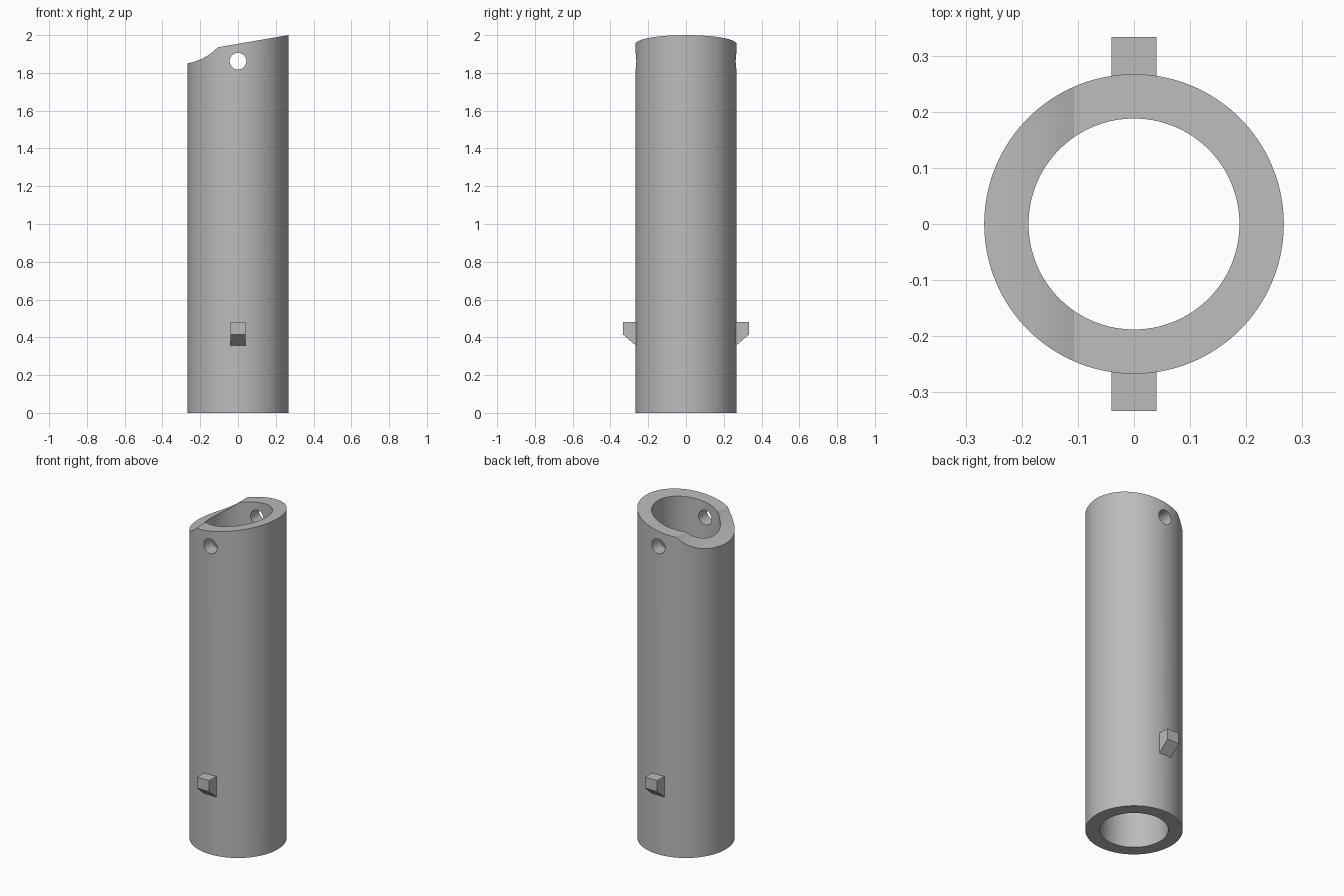
import bpy, bmesh, math
from mathutils import Matrix

cube = bpy.data.objects.get("Cube")
if cube:
    bpy.data.objects.remove(cube, do_unlink=True)

OUTER, INNER, HEIGHT = 0.267, 0.188, 2.0
SIDES = 128

grey = bpy.data.materials.new("plain_grey")
grey.use_nodes = True
grey.diffuse_color = (0.5, 0.5, 0.5, 1)
grey.node_tree.nodes["Principled BSDF"].inputs["Base Color"].default_value = (0.5, 0.5, 0.5, 1)


def make(name, bm):
    bmesh.ops.recalc_face_normals(bm, faces=bm.faces)
    mesh = bpy.data.meshes.new(name)
    bm.to_mesh(mesh)
    bm.free()
    mesh.materials.append(grey)
    obj = bpy.data.objects.new(name, mesh)
    bpy.context.collection.objects.link(obj)
    return obj


def cylinder(name, radius, length, matrix, sides=SIDES):
    bm = bmesh.new()
    bmesh.ops.create_cone(bm, cap_ends=True, segments=sides, radius1=radius,
                          radius2=radius, depth=length, matrix=matrix)
    return make(name, bm)


def prism(name, points, start, offset):
    """Extrude a closed outline of (a, z) points; start maps them to 3D."""
    bm = bmesh.new()
    face = bm.faces.new([bm.verts.new(start(a, z)) for a, z in points])
    new = bmesh.ops.extrude_face_region(bm, geom=[face])["geom"]
    bmesh.ops.translate(bm, vec=offset,
                        verts=[v for v in new if isinstance(v, bmesh.types.BMVert)])
    return make(name, bm)


def cut(target, cutter):
    mod = target.modifiers.new("cut", 'BOOLEAN')
    mod.operation = 'DIFFERENCE'
    mod.solver = 'EXACT'
    mod.object = cutter
    bpy.context.view_layer.objects.active = target
    bpy.ops.object.modifier_apply(modifier=mod.name)
    bpy.data.objects.remove(cutter, do_unlink=True)


# Tube body with its bore
tube = cylinder("tube", OUTER, HEIGHT + 0.1, Matrix.Translation((0, 0, HEIGHT / 2 + 0.05)))
cut(tube, cylinder("bore", INNER, 3, Matrix.Translation((0, 0, 1))))

# Sloping top edge with a scooped low side
scoop = [(-0.318 + 0.293 * math.sin(t), 2.139 - 0.293 * math.cos(t))
         for t in (math.radians(46 - 4 * i) for i in range(13))]
slope = (2.0 - scoop[0][1]) / (OUTER - scoop[0][0])
outline = [(0.4, 2.3), (0.4, 2.0 + slope * (0.4 - OUTER))] + scoop + [(-0.4, 2.3)]
cut(tube, prism("top_cutter", outline, lambda x, z: (x, -0.5, z), (0, 1, 0)))

# Cross hole near the top
cut(tube, cylinder("cross_hole", 0.044, 1,
                   Matrix.Translation((0, 0, 1.862)) @ Matrix.Rotation(math.pi / 2, 4, 'X'), 48))

# Smooth walls with crisp rims
bpy.ops.object.select_all(action='DESELECT')
tube.select_set(True)
bpy.context.view_layer.objects.active = tube
bpy.ops.object.shade_smooth_by_angle(angle=math.radians(30))

# Locking lugs, front and back
lug = [(0.25, 0.343), (0.333, 0.414), (0.333, 0.481), (0.25, 0.481)]
for name, side in (("front_lug", -1), ("back_lug", 1)):
    prism(name, lug, lambda y, z: (-0.04, side * y, z), (0.08, 0, 0))
